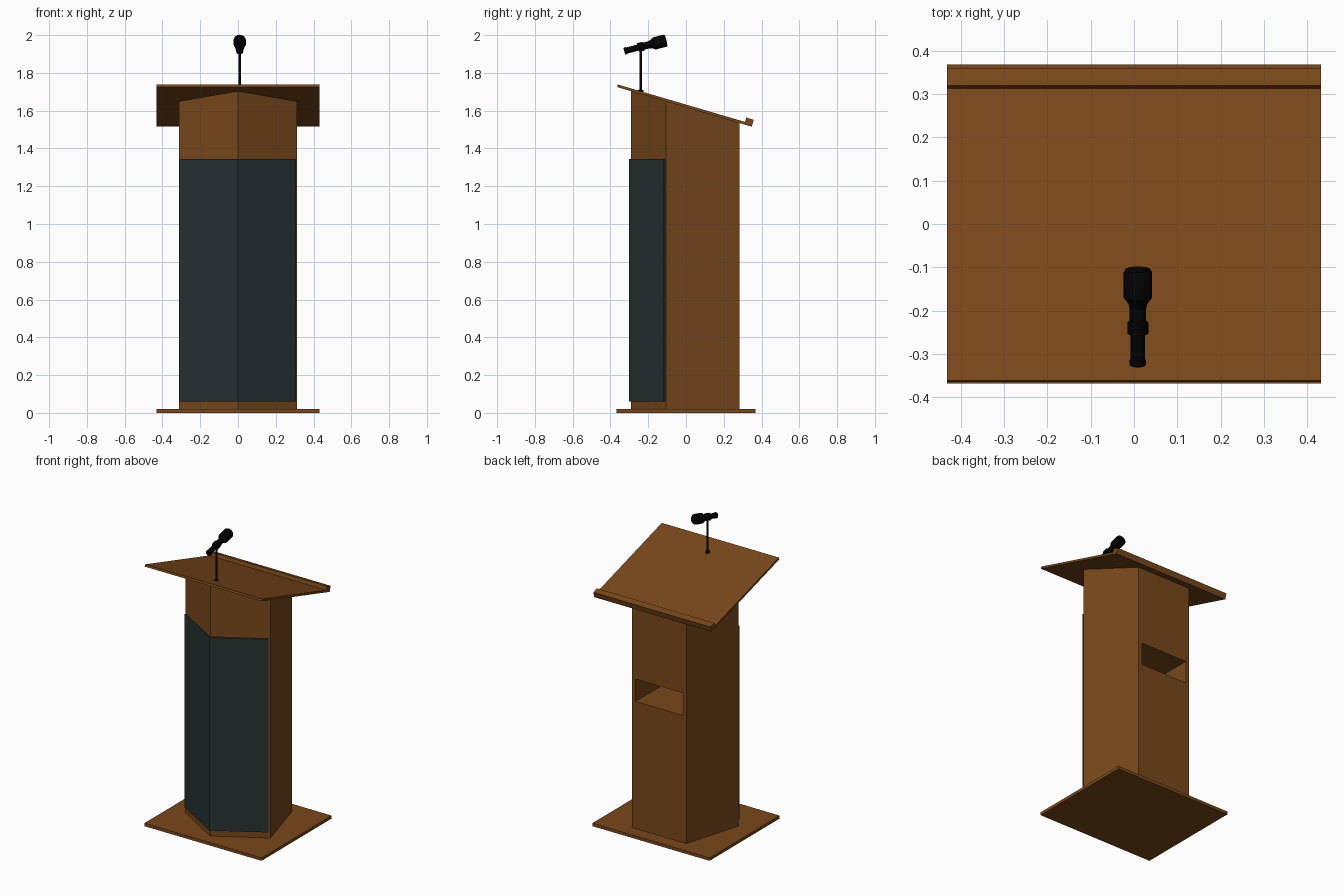
import bpy, bmesh, math
from mathutils import Matrix, Vector

if "Cube" in bpy.data.objects:
    bpy.data.objects.remove(bpy.data.objects["Cube"])


def material(name, rgb):
    m = bpy.data.materials.new(name)
    m.diffuse_color = (*rgb, 1)
    m.use_nodes = True
    m.node_tree.nodes["Principled BSDF"].inputs["Base Color"].default_value = m.diffuse_color
    return m


WOOD = material("brown wood", (0.190, 0.064, 0.011))
SLATE = material("dark slate", (0.020, 0.032, 0.033))
BLACK = material("black", (0.001, 0.001, 0.001))


def finish(name, bm, mat):
    bmesh.ops.recalc_face_normals(bm, faces=bm.faces)
    me = bpy.data.meshes.new(name)
    bm.to_mesh(me)
    bm.free()
    me.materials.append(mat)
    ob = bpy.data.objects.new(name, me)
    bpy.context.collection.objects.link(ob)
    return ob


def prism(name, points, offset, mat):
    """Closed outline of 3D points extruded by an offset vector."""
    bm = bmesh.new()
    face = bm.faces.new([bm.verts.new(p) for p in points])
    ext = bmesh.ops.extrude_face_region(bm, geom=[face])["geom"]
    bmesh.ops.translate(bm, vec=offset, verts=[v for v in ext if isinstance(v, bmesh.types.BMVert)])
    # extruding may leave the start cap out, so close any open border
    bmesh.ops.holes_fill(bm, edges=[e for e in bm.edges if e.is_boundary], sides=0)
    return finish(name, bm, mat)


def box(name, lo, hi, mat):
    pts = [(lo[0], lo[1], lo[2]), (hi[0], lo[1], lo[2]), (hi[0], hi[1], lo[2]), (lo[0], hi[1], lo[2])]
    return prism(name, pts, (0, 0, hi[2] - lo[2]), mat)


def lathe(name, profile, matrix, mat, steps=24):
    """Spin a (radius, height) profile round z, then place it."""
    bm = bmesh.new()
    vs = [bm.verts.new((r, 0, h)) for r, h in profile]
    es = [bm.edges.new(p) for p in zip(vs, vs[1:])]
    bmesh.ops.spin(bm, geom=vs + es, axis=(0, 0, 1), cent=(0, 0, 0), steps=steps, angle=math.tau)
    bmesh.ops.remove_doubles(bm, verts=bm.verts, dist=1e-5)
    bm.transform(matrix)
    ob = finish(name, bm, mat)
    bpy.ops.object.select_all(action='DESELECT')
    ob.select_set(True)
    bpy.context.view_layer.objects.active = ob
    bpy.ops.object.shade_smooth_by_angle(angle=math.radians(30))
    return ob


SLOPE = math.radians(16.4)


def underside(y):
    return 1.703 - math.tan(SLOPE) * (y + 0.29)


# base plate
box("base_plate", (-0.431, -0.368, 0), (0.431, 0.368, 0.02), WOOD)

# five-sided column, narrower at the back, with its top cut to the slope of the desk
plan = [(-0.2, 0.282), (-0.313, -0.105), (0, -0.29), (0.313, -0.105), (0.2, 0.282)]
column = prism("column", [(x, y, 0.02) for x, y in plan], (0, 0, 1), WOOD)
for v in column.data.vertices:
    if v.co.z > 0.5:
        v.co.z = underside(v.co.y)

# shelf opening in the back
cutter = box("shelf_cutter", (-0.174, -0.09, 0.865), (0.174, 0.4, 1.014), WOOD)
cutter.hide_render = True
mod = column.modifiers.new("shelf", 'BOOLEAN')
mod.operation = 'DIFFERENCE'
mod.solver = 'EXACT'
mod.object = cutter
bpy.context.view_layer.objects.active = column
bpy.ops.object.modifier_apply(modifier=mod.name)
bpy.data.objects.remove(cutter)

# folded front panel
panel = [(-0.312, -0.115), (0, -0.301), (0.307, -0.118), (0.302, -0.108), (0, -0.288), (-0.308, -0.105)]
prism("front_panel", [(x, y, 0.06) for x, y in panel], (0, 0, 1.285), SLATE)

# sloped desk top and its paper stop (u along the slope, n along its normal)
along = Vector((0, math.cos(SLOPE), -math.sin(SLOPE)))
normal = Vector((0, math.sin(SLOPE), math.cos(SLOPE)))
origin = Vector((-0.431, -0.365, underside(-0.365)))


def sloped(name, u0, u1, n0, n1):
    pts = [origin + along * u + normal * n for u, n in ((u0, n0), (u1, n0), (u1, n1), (u0, n1))]
    return prism(name, pts, (0.862, 0, 0), WOOD)


sloped("desk_top", 0, 0.743, 0, 0.014)
sloped("paper_stop", 0.702, 0.743, 0.014, 0.038)

# microphone stand with a small foot
MX, MY = 0.009, -0.24
foot = underside(MY) + 0.008
lathe("microphone_stand", [(0, 0), (0.014, 0), (0.014, 0.012), (0.0065, 0.015), (0.0065, 0.235), (0, 0.235)],
      Matrix.Translation((MX, MY, foot)), BLACK, 16)

# microphone, spun and tipped towards the speaker
mic = [(0, 0), (0.016, 0), (0.019, 0.003), (0.019, 0.013), (0.0165, 0.016), (0.0165, 0.075),
       (0.024, 0.077), (0.024, 0.103), (0.019, 0.107), (0.019, 0.135), (0.022, 0.148),
       (0.033, 0.163), (0.033, 0.222), (0.029, 0.229), (0, 0.231)]
tip = Matrix.Rotation(-math.radians(90 - 14.4), 4, 'X')
lathe("microphone", mic, Matrix.Translation((MX, -0.327, 1.915)) @ tip, BLACK)
